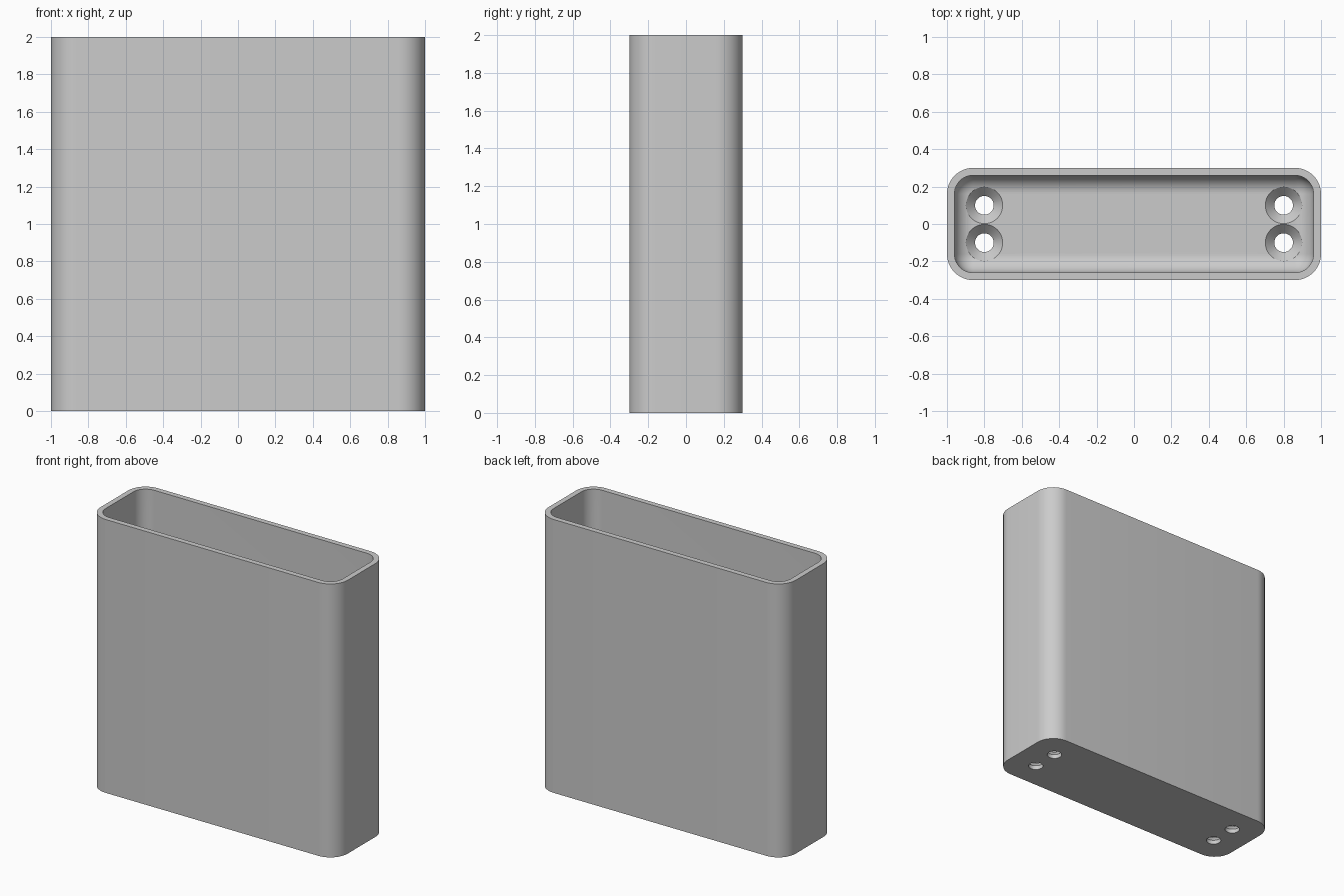
import bpy, bmesh, math

cube = bpy.data.objects.get("Cube")
if cube:
    bpy.data.objects.remove(cube, do_unlink=True)

HALF_X, HALF_Y, HEIGHT = 1.0, 0.3, 2.0
WALL, FLOOR = 0.04, 0.08
CORNER, FILLET = 0.14, 0.1
STEPS = 12

grey = bpy.data.materials.new("Plain grey")
grey.use_nodes = True
colour = (0.6, 0.6, 0.6, 1)
grey.diffuse_color = colour
grey.node_tree.nodes["Principled BSDF"].inputs["Base Color"].default_value = colour


def make_object(name, bm):
    bmesh.ops.recalc_face_normals(bm, faces=bm.faces)
    mesh = bpy.data.meshes.new(name)
    bm.to_mesh(mesh)
    bm.free()
    mesh.materials.append(grey)
    obj = bpy.data.objects.new(name, mesh)
    bpy.context.collection.objects.link(obj)
    return obj


def loft(name, rings):
    """Join rings of equal length into a closed solid."""
    bm = bmesh.new()
    loops = [[bm.verts.new(p) for p in ring] for ring in rings]
    for a, b in zip(loops, loops[1:]):
        for i in range(len(a)):
            j = (i + 1) % len(a)
            bm.faces.new((a[i], a[j], b[j], b[i]))
    bm.faces.new(loops[0])
    bm.faces.new(loops[-1])
    return make_object(name, bm)


def rounded_ring(inset, z):
    """Rounded rectangle, inset evenly from the outside wall."""
    r = max(CORNER - inset, 0.001)
    cx, cy = HALF_X - inset - r, HALF_Y - inset - r
    ring = []
    for k, (sx, sy) in enumerate([(1, 1), (-1, 1), (-1, -1), (1, -1)]):
        for i in range(STEPS + 1):
            t = math.pi / 2 * (k + i / STEPS)
            ring.append((sx * cx + r * math.cos(t), sy * cy + r * math.sin(t), z))
    return ring


def circle(x, y, r, z, n=48):
    return [(x + r * math.cos(math.tau * i / n), y + r * math.sin(math.tau * i / n), z)
            for i in range(n)]


# Open box: outer wall, rim, inner wall and rounded inner floor edge
rings = [rounded_ring(0, 0), rounded_ring(0, HEIGHT), rounded_ring(WALL, HEIGHT)]
for i in range(STEPS + 1):
    t = math.pi / 2 * i / STEPS
    rings.append(rounded_ring(WALL + FILLET * (1 - math.cos(t)),
                              FLOOR + FILLET * (1 - math.sin(t))))
box = loft("open_box", rings)

# Countersunk screw holes in the floor
cutters = []
for x in (-0.8, 0.8):
    for y in (-0.1, 0.1):
        profile = [(0.05, -0.1), (0.05, FLOOR - 0.05), (0.098, FLOOR), (0.098, FLOOR + 0.1)]
        cutter = loft("screw_hole_cutter", [circle(x, y, r, z) for r, z in profile])
        cutter.hide_render = True
        cutters.append(cutter)
        mod = box.modifiers.new("Screw hole", 'BOOLEAN')
        mod.operation = 'DIFFERENCE'
        mod.solver = 'EXACT'
        mod.object = cutter

# Apply the holes, then shade
bpy.ops.object.select_all(action='DESELECT')
bpy.context.view_layer.objects.active = box
box.select_set(True)
for mod in list(box.modifiers):
    bpy.ops.object.modifier_apply(modifier=mod.name)
for cutter in cutters:
    bpy.data.objects.remove(cutter, do_unlink=True)
bpy.ops.object.shade_smooth_by_angle(angle=math.radians(30))
